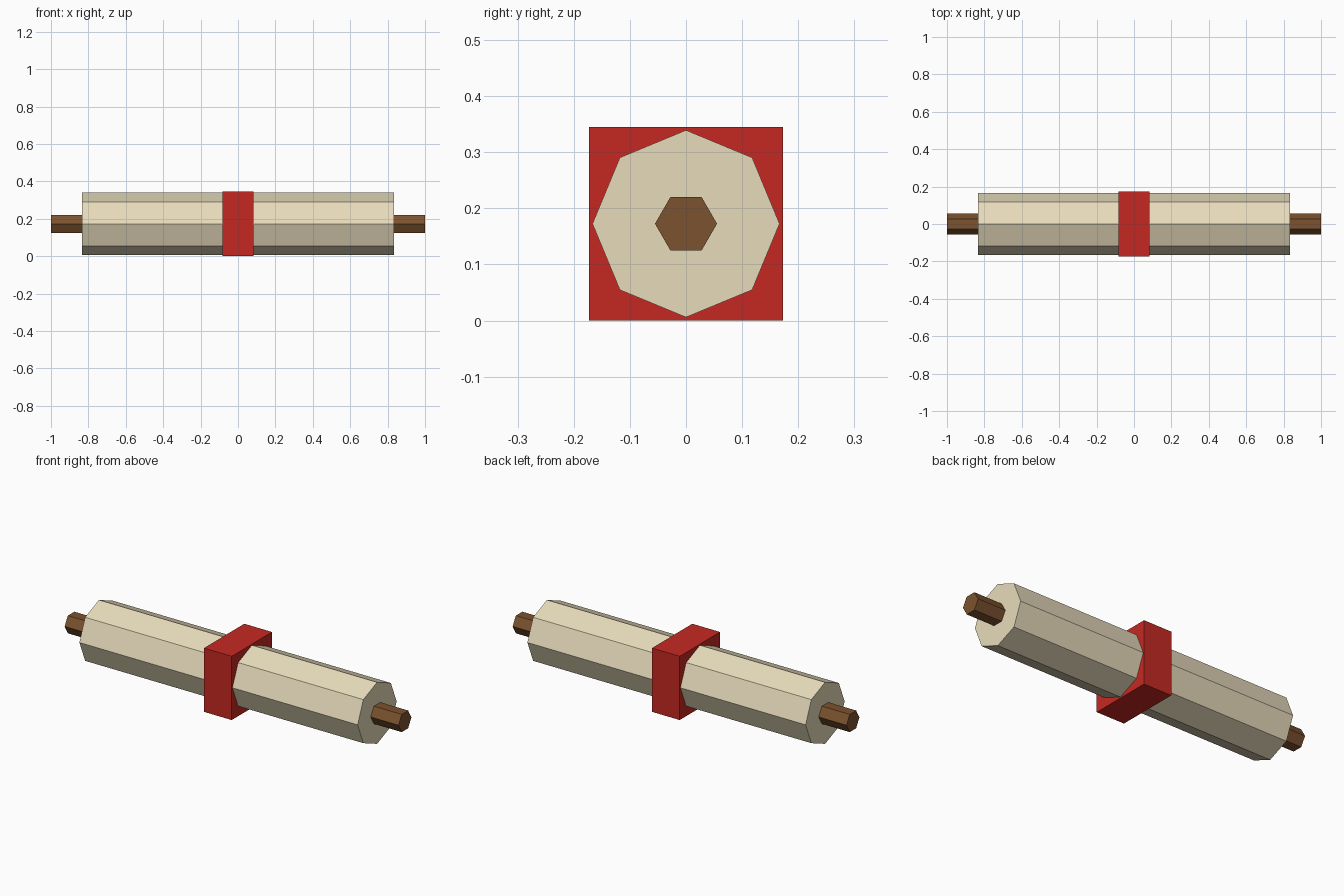
import bpy, bmesh
from math import cos, sin, pi

if "Cube" in bpy.data.objects:
    bpy.data.objects.remove(bpy.data.objects["Cube"])

CENTRE_Z = 0.1725


def material(name, rgb):
    mat = bpy.data.materials.new(name)
    mat.diffuse_color = (*rgb, 1)
    mat.use_nodes = True
    mat.node_tree.nodes["Principled BSDF"].inputs["Base Color"].default_value = mat.diffuse_color
    return mat


def prism_x(name, sides, radius, half_length, mat, turn=0.0):
    """Flat-faced prism lying along x, first corner pointing to +y."""
    bm = bmesh.new()
    angles = [turn + 2 * pi * i / sides for i in range(sides)]
    ring = [bm.verts.new((-half_length, radius * cos(a), radius * sin(a))) for a in angles]
    cap = bm.faces.new(ring)
    ext = bmesh.ops.extrude_face_region(bm, geom=[cap], use_keep_orig=True)
    moved = [v for v in ext["geom"] if isinstance(v, bmesh.types.BMVert)]
    bmesh.ops.translate(bm, verts=moved, vec=(2 * half_length, 0, 0))
    bmesh.ops.recalc_face_normals(bm, faces=bm.faces[:])
    mesh = bpy.data.meshes.new(name)
    bm.to_mesh(mesh)
    bm.free()
    mesh.materials.append(mat)
    obj = bpy.data.objects.new(name, mesh)
    obj.location.z = CENTRE_Z
    bpy.context.collection.objects.link(obj)
    return obj


paper = material("parchment", (0.80, 0.71, 0.50))
wood = material("wood", (0.20, 0.085, 0.028))
red = material("red_ribbon", (0.56, 0.022, 0.016))

# rolled sheet: octagonal
prism_x("rolled_paper", 8, 0.1667, 0.8333, paper)
# rod showing at both ends: hexagonal
prism_x("wooden_rod", 6, 0.0553, 1.0, wood)
# square band around the middle
prism_x("ribbon_band", 4, 0.1725 * 2 ** 0.5, 0.0833, red, turn=pi / 4)
